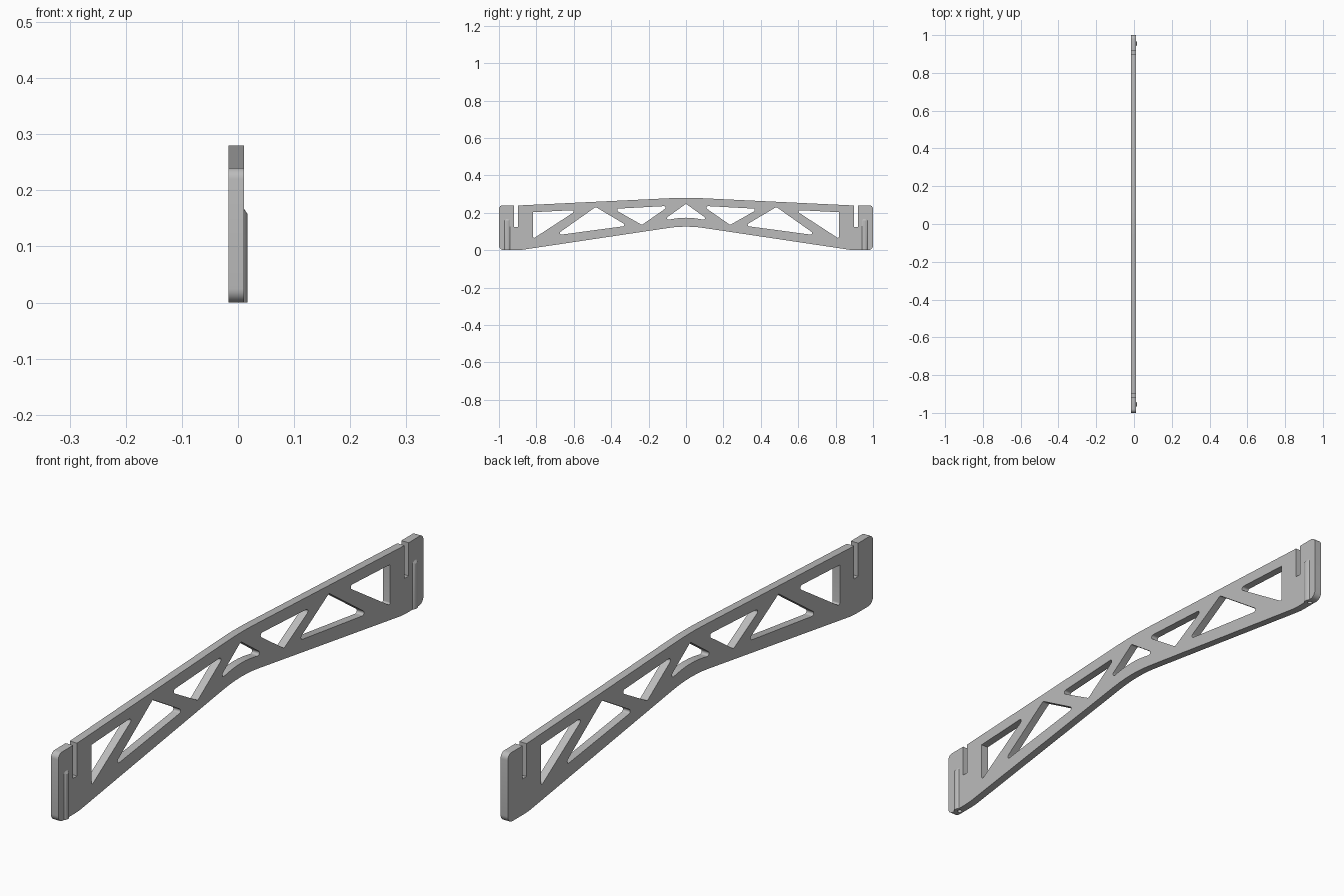
import bpy, bmesh, math
from mathutils import Vector

cube = bpy.data.objects.get("Cube")
if cube:
    bpy.data.objects.remove(cube, do_unlink=True)

BACK, FACE = -0.017, 0.011        # plate thickness range in x
MID = (BACK + FACE) / 2
PIN_Y = 0.955                     # position of the pin sockets

grey = bpy.data.materials.new("plain grey")
grey.use_nodes = True
color = (0.5, 0.5, 0.5, 1)
grey.diffuse_color = color
grey.node_tree.nodes["Principled BSDF"].inputs["Base Color"].default_value = color


def finish(bm, name):
    bmesh.ops.recalc_face_normals(bm, faces=bm.faces)
    mesh = bpy.data.meshes.new(name)
    bm.to_mesh(mesh)
    bm.free()
    mesh.materials.append(grey)
    obj = bpy.data.objects.new(name, mesh)
    bpy.context.collection.objects.link(obj)
    return obj


def smooth(obj):
    bpy.ops.object.select_all(action='DESELECT')
    obj.select_set(True)
    bpy.context.view_layer.objects.active = obj
    bpy.ops.object.shade_smooth_by_angle(angle=math.radians(30))


def fillet(corners, steps=6):
    """Round each (y, z, radius) corner of a closed polygon with an arc."""
    pts = []
    for i, (y, z, r) in enumerate(corners):
        p = Vector((y, z))
        if r == 0:
            pts.append(p)
            continue
        a = (Vector(corners[i - 1][:2]) - p).normalized()
        b = (Vector(corners[(i + 1) % len(corners)][:2]) - p).normalized()
        half = a.angle(b) / 2
        centre = p + (a + b).normalized() * r / math.sin(half)
        start = p + a * r / math.tan(half) - centre
        end = p + b * r / math.tan(half) - centre
        sweep = start.angle_signed(end)      # clockwise positive
        for k in range(steps + 1):
            t = -sweep * k / steps
            c, s = math.cos(t), math.sin(t)
            pts.append(centre + Vector((start.x * c - start.y * s,
                                        start.x * s + start.y * c)))
    return pts


def mirror(corners):
    return [(-y, z, r) for y, z, r in reversed(corners)]


# Outer outline with a narrow slot near each end
half_outline = [
    (0.897, 0.239, 0), (0.897, 0.125, 0), (0.919, 0.125, 0), (0.919, 0.24, 0),
    (1.0, 0.24, 0.02), (1.0, 0, 0.025), (0.89, 0, 0.3),
]
outline = [(0, 0.282, 1.6)] + half_outline + [(0, 0.133, 0.65)] + mirror(half_outline)

# Truss openings
R = 0.008
outer_window = [(-0.818, 0.203, 0), (-0.581, 0.215, R), (-0.818, 0.061, 0.006)]
wide_window = [(-0.698, 0.079, R), (-0.483, 0.231, R), (-0.314, 0.1305, R)]
upper_window = [(-0.387, 0.221, R), (-0.089, 0.237, R), (-0.236, 0.135, R)]
centre_window = [(-0.127, 0.157, R), (0, 0.248, R), (0.127, 0.157, R), (0, 0.18, 0.4)]
loops = [outline, centre_window]
for window in (outer_window, wide_window, upper_window):
    loops += [window, mirror(window)]

# Plate: fill the profile and extrude it across the thickness
bm = bmesh.new()
edges = []
for loop in loops:
    verts = [bm.verts.new((BACK, p.x, p.y)) for p in fillet(loop)]
    edges += [bm.edges.new((verts[i - 1], verts[i])) for i in range(len(verts))]
bmesh.ops.triangle_fill(bm, use_beauty=True, use_dissolve=False, edges=edges,
                        normal=(1, 0, 0))
extruded = bmesh.ops.extrude_face_region(bm, geom=bm.faces[:])
moved = [g for g in extruded["geom"] if isinstance(g, bmesh.types.BMVert)]
bmesh.ops.translate(bm, verts=moved, vec=(FACE - BACK, 0, 0))
plate = finish(bm, "truss_plate")

for side, label in ((-1, "front"), (1, "back")):
    # Blind pin socket in the underside
    bpy.ops.mesh.primitive_cylinder_add(vertices=20, radius=0.008, depth=0.17,
                                        location=(MID, side * PIN_Y, 0.065))
    cutter = bpy.context.object
    cutter.name = label + "_socket_cutter"
    cutter.data.materials.append(grey)
    cut = plate.modifiers.new(label + "_socket", 'BOOLEAN')
    cut.operation = 'DIFFERENCE'
    cut.object = cutter
    bpy.context.view_layer.objects.active = plate
    bpy.ops.object.modifier_apply(modifier=cut.name)
    bpy.data.objects.remove(cutter, do_unlink=True)

    # Rounded rib covering the socket, tapered into the plate at its top
    bm = bmesh.new()
    rings = []
    for z, radius in ((0, 0.02), (0.158, 0.02), (0.168, 0.0138)):
        ring = []
        for k in range(11):
            a = math.radians(-48 + 9.6 * k)
            x = max(MID + radius * math.cos(a), FACE - 0.001) if z < 0.16 else FACE - 0.001
            ring.append(bm.verts.new((x, side * PIN_Y + radius * math.sin(a), z)))
        rings.append(ring)
    for low, high in zip(rings, rings[1:]):
        for k in range(10):
            bm.faces.new((low[k], low[k + 1], high[k + 1], high[k]))
    bm.faces.new(rings[0])
    smooth(finish(bm, label + "_rib"))

smooth(plate)
